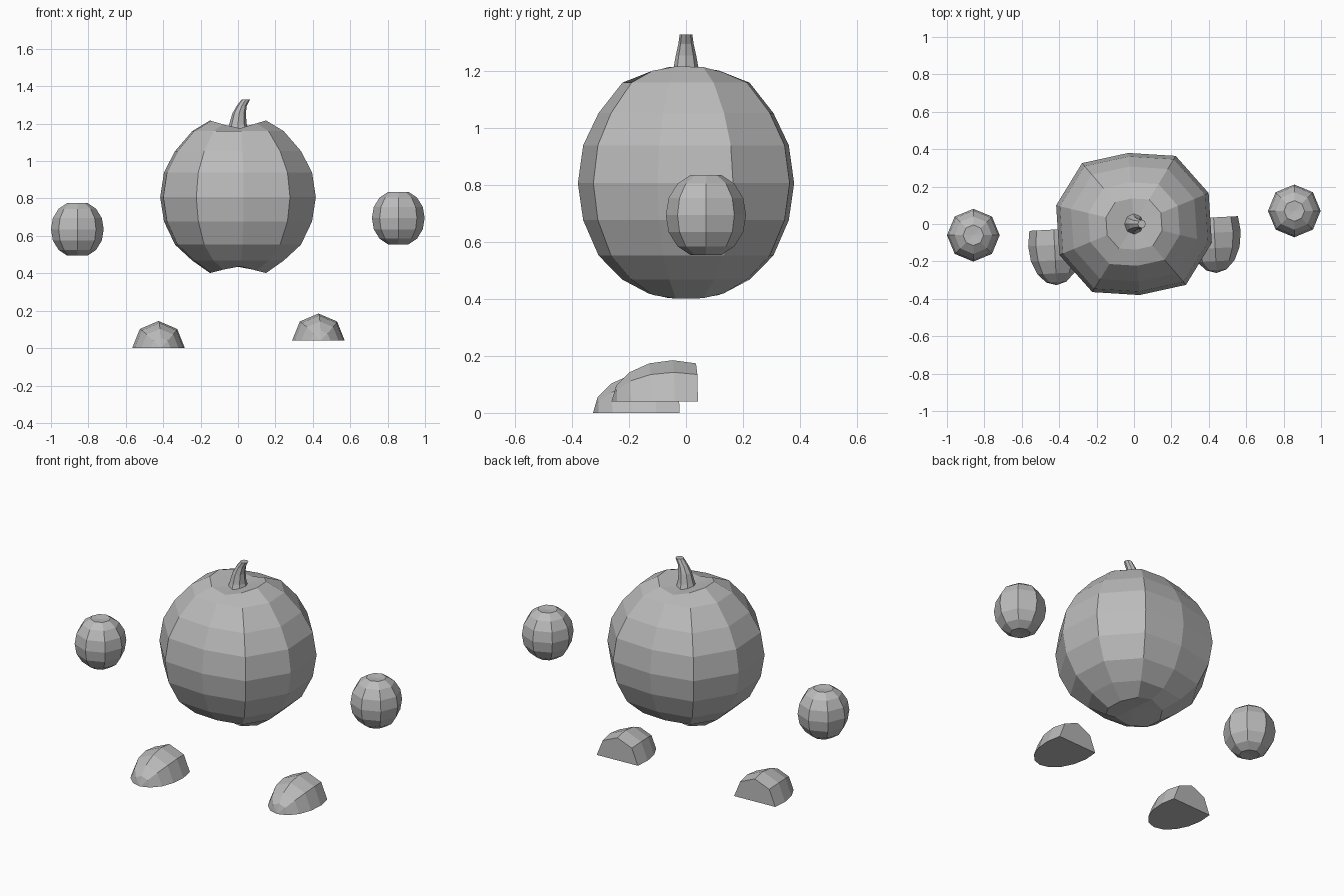
import bpy, bmesh, math
from mathutils import Matrix

cube = bpy.data.objects.get("Cube")
if cube:
    bpy.data.objects.remove(cube, do_unlink=True)

grey = bpy.data.materials.new("plain grey")
grey.use_nodes = True
COLOUR = (0.5, 0.5, 0.5, 1.0)
grey.diffuse_color = COLOUR
grey.node_tree.nodes["Principled BSDF"].inputs["Base Color"].default_value = COLOUR


def loft(name, rings, bottom=None, top=None):
    """Skin a stack of closed rings, with a pole point or a flat cap at each end."""
    bm = bmesh.new()
    loops = [[bm.verts.new(p) for p in ring] for ring in rings]
    n = len(loops[0])
    for a, b in zip(loops, loops[1:]):
        for i in range(n):
            j = (i + 1) % n
            bm.faces.new((a[i], a[j], b[j], b[i]))
    for loop, pole in ((loops[0], bottom), (loops[-1], top)):
        if pole is None:
            bm.faces.new(loop)
        else:
            v = bm.verts.new(pole)
            for i in range(n):
                bm.faces.new((loop[i], loop[(i + 1) % n], v))
    bmesh.ops.recalc_face_normals(bm, faces=bm.faces)
    mesh = bpy.data.meshes.new(name)
    bm.to_mesh(mesh)
    bm.free()
    mesh.materials.append(grey)
    obj = bpy.data.objects.new(name, mesh)
    bpy.context.collection.objects.link(obj)
    return obj


def circle(n, r, z, cx=0.0, offset=0.0):
    return [(cx + r * math.cos(2 * math.pi * i / n + offset),
             r * math.sin(2 * math.pi * i / n + offset), z) for i in range(n)]


# Body: ten-sided gourd, slightly flattened front to back, creased at both ends
LOBES = (0.432, 0.427, 0.381, 0.428, 0.428)   # radius by side, repeats twice
PROFILE = ((0.36, 0.44), (0.588, 0.468), (0.809, 0.553), (0.951, 0.677), (1.0, 0.807),
           (0.951, 0.94), (0.809, 1.053), (0.588, 1.16), (0.36, 1.172))
body_rings = []
for k, (scale, z) in enumerate(PROFILE):
    ring = []
    for i in range(10):
        a = math.radians(22.5 + 36 * i)
        r = LOBES[i % 5] * scale
        x, y = r * math.cos(a), r * math.sin(a)
        # end rings rise and fall towards the sides
        dz = abs(x) / 0.147 * {0: -0.038, 8: 0.044}.get(k, 0)
        ring.append((x, y, z + dz))
    body_rings.append(ring)
loft("body", body_rings, (0, 0, 0.441), (0, 0, 1.17))

# Stem: tapered and bent to one side
STEM = ((0.058, 1.165, 0.0), (0.046, 1.2, 0.0), (0.036, 1.255, 0.006),
        (0.027, 1.295, 0.02), (0.022, 1.33, 0.042))
loft("stem", [circle(8, r, z, cx) for r, z, cx in STEM])

# Hands: small eight-sided balls with flattened ends
HAND = ((0.055, -0.14), (0.1, -0.11), (0.131, -0.06), (0.141, 0.0),
        (0.131, 0.06), (0.1, 0.11), (0.055, 0.14))
for name, loc in (("right_hand", (-0.859, -0.06, 0.635)), ("left_hand", (0.857, 0.07, 0.695))):
    hand = loft(name, [circle(8, r, z) for r, z in HAND], (0, 0, -0.135), (0, 0, 0.135))
    hand.location = loc

# Feet: half of a long ball, flat underneath and cut straight at the back
foot_rings = []
for step in range(1, 6):
    t = math.radians(22.5 * step)
    s, y = math.sin(t), -0.215 * math.cos(t)
    foot_rings.append([(0.141 * s * math.cos(math.pi * i / 4), y,
                        0.145 * s * math.sin(math.pi * i / 4)) for i in range(5)])
for name, loc in (("right_foot", (-0.425, -0.112, 0.0)), ("left_foot", (0.43, -0.047, 0.04))):
    foot = loft(name, foot_rings, (0, -0.215, 0))
    foot.data.transform(Matrix.Rotation(math.radians(3), 4, 'Z'))
    foot.location = loc
